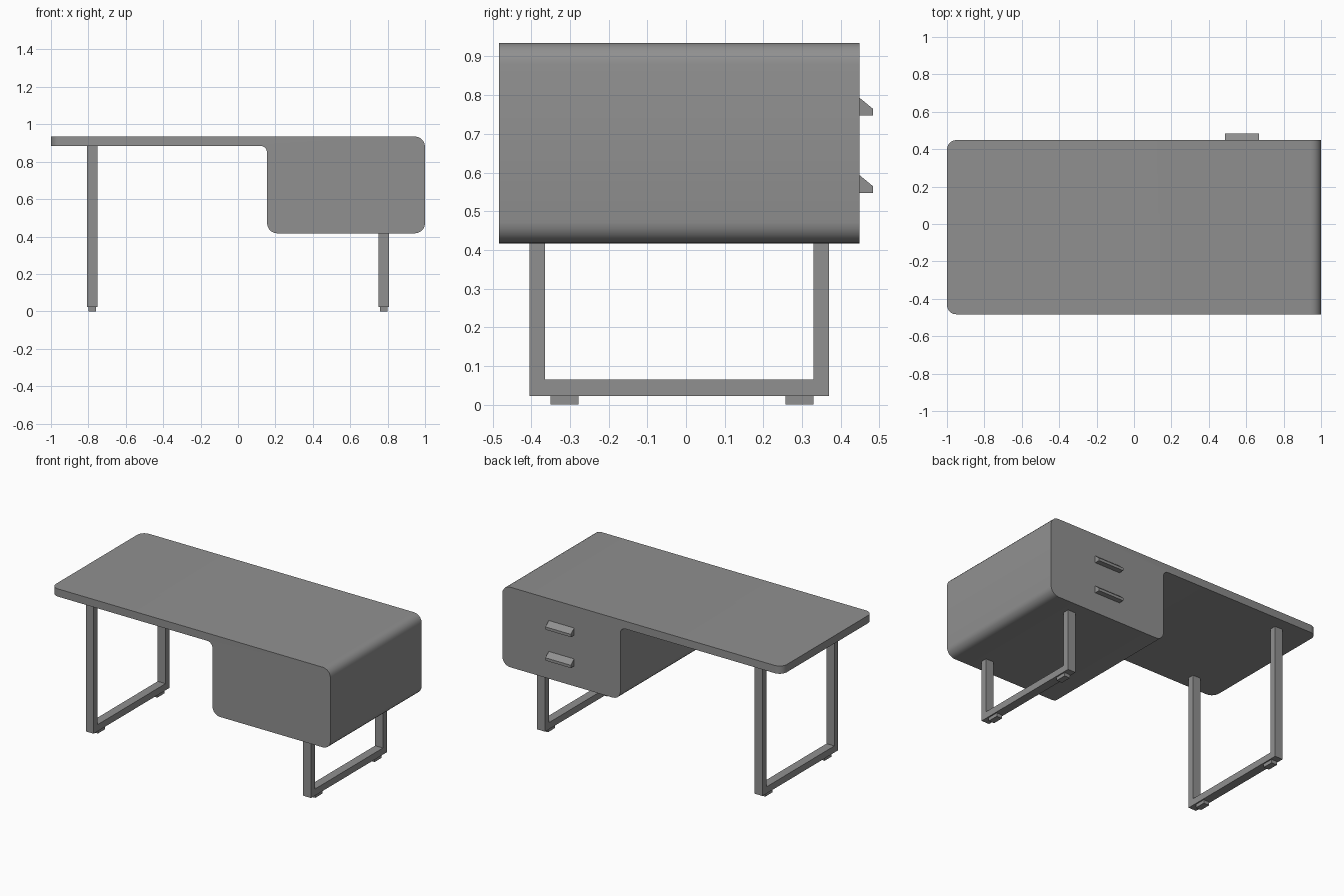
import bpy, bmesh, math
from mathutils import Vector

cube = bpy.data.objects.get("Cube")
if cube:
    bpy.data.objects.remove(cube, do_unlink=True)

grey = bpy.data.materials.new("desk grey")
grey.use_nodes = True
colour = (0.28, 0.28, 0.28, 1)
grey.diffuse_color = colour
grey.node_tree.nodes["Principled BSDF"].inputs["Base Color"].default_value = colour


def extrude_profile(name, points, axis, lo, hi, rounds=()):
    """Extrude a 2D outline along x (outline is y,z) or y (outline is x,z).
    rounds holds (edge test, radius) pairs for rounded edges."""
    bm = bmesh.new()
    verts = [bm.verts.new((lo, a, b) if axis == "x" else (a, lo, b)) for a, b in points]
    face = bm.faces.new(verts)
    moved = bmesh.ops.extrude_face_region(bm, geom=[face])["geom"]
    offset = Vector((hi - lo, 0, 0) if axis == "x" else (0, hi - lo, 0))
    bmesh.ops.translate(bm, vec=offset, verts=[g for g in moved if isinstance(g, bmesh.types.BMVert)])
    bmesh.ops.recalc_face_normals(bm, faces=bm.faces)
    for test, radius in rounds:
        edges = [e for e in bm.edges if test(e.verts[0].co, e.verts[1].co)]
        bmesh.ops.bevel(bm, geom=edges, offset=radius, segments=5, profile=0.5, affect="EDGES")
    mesh = bpy.data.meshes.new(name)
    bm.to_mesh(mesh)
    bm.free()
    mesh.materials.append(grey)
    obj = bpy.data.objects.new(name, mesh)
    bpy.context.collection.objects.link(obj)
    return obj


# Desk top and drawer cabinet as one rounded shell
TOP, SLAB, BASE, INNER = 0.935, 0.885, 0.417, 0.155


def along_y(a, b):
    return abs(a.y - b.y) > 0.5


def cabinet_corner(a, b):
    return along_y(a, b) and (a.x > 0.9 or a.z < 0.5)


def inner_corner(a, b):
    return along_y(a, b) and abs(a.x - INNER) < 0.01 and abs(a.z - SLAB) < 0.01


def end_corner(a, b):
    return a.x < -0.99 and b.x < -0.99 and abs(a.z - b.z) > 0.01


outline = [(-1, TOP), (1, TOP), (1, BASE), (INNER, BASE), (INNER, SLAB), (-1, SLAB)]
shell = extrude_profile("desk_top_and_cabinet", outline, "y", -0.483, 0.449,
                        [(cabinet_corner, 0.055), (inner_corner, 0.035), (end_corner, 0.05)])
bpy.context.view_layer.objects.active = shell
shell.select_set(True)
bpy.ops.object.shade_smooth_by_angle(angle=math.radians(35))

# U-shaped leg frames with two foot pads each
for side, x, top in (("right", -0.778, SLAB), ("left", 0.778, BASE)):
    frame = [(-0.405, 0.022), (0.37, 0.022), (0.37, top), (0.33, top),
             (0.33, 0.065), (-0.365, 0.065), (-0.365, top), (-0.405, top)]
    extrude_profile(side + "_leg_frame", frame, "x", x - 0.028, x + 0.028)
    for end, y in (("front", -0.314), ("back", 0.293)):
        pad = [(y - 0.036, 0), (y + 0.036, 0), (y + 0.036, 0.022), (y - 0.036, 0.022)]
        extrude_profile(f"{side}_{end}_foot_pad", pad, "x", x - 0.02, x + 0.02)

# Wedge drawer handles on the back face
for name, z in (("upper_handle", 0.747), ("lower_handle", 0.547)):
    wedge = [(0.449, z), (0.483, z), (0.483, z + 0.018), (0.449, z + 0.046)]
    extrude_profile(name, wedge, "x", 0.486, 0.668)
